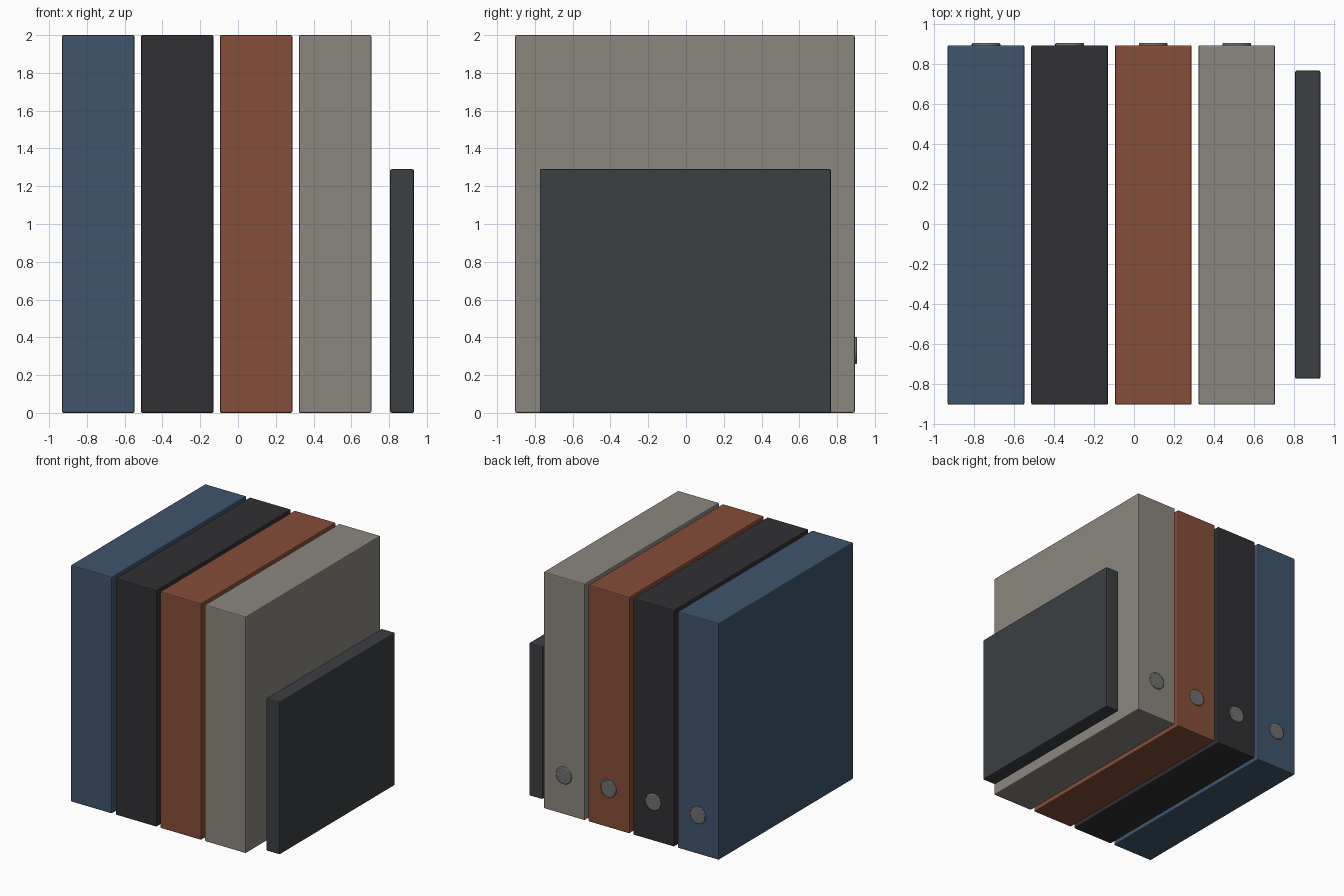
import bpy
from math import radians

if "Cube" in bpy.data.objects:
    bpy.data.objects.remove(bpy.data.objects["Cube"])


def material(name, rgb):
    m = bpy.data.materials.new(name)
    m.diffuse_color = (*rgb, 1)
    m.use_nodes = True
    m.node_tree.nodes["Principled BSDF"].inputs["Base Color"].default_value = m.diffuse_color
    return m


def finish(ob, name, mat, bevel, segments):
    ob.name = name
    ob.data.materials.append(mat)
    mod = ob.modifiers.new("soft_edges", 'BEVEL')
    mod.width = bevel
    mod.segments = segments
    mod.limit_method = 'ANGLE'
    return ob


def box(name, lo, hi, mat, bevel=0.008):
    bpy.ops.mesh.primitive_cube_add(size=1, location=[(a + b) / 2 for a, b in zip(lo, hi)])
    ob = bpy.context.object
    ob.scale = [b - a for a, b in zip(lo, hi)]
    bpy.ops.object.transform_apply(location=False, rotation=False, scale=True)
    return finish(ob, name, mat, bevel, 2)


metal = material("metal", (0.16, 0.16, 0.16))
colours = {
    "blue": (0.05, 0.09, 0.15),
    "black": (0.03, 0.03, 0.033),
    "rust": (0.24, 0.075, 0.04),
    "beige": (0.26, 0.24, 0.21),
}

# Row of four binders, each with a finger-hole ring on the back spine
for i, (name, rgb) in enumerate(colours.items()):
    x = -0.74 + i * 0.418
    box(name + "_binder", (x - 0.192, -0.904, 0), (x + 0.192, 0.894, 2),
        material(name, rgb))
    bpy.ops.mesh.primitive_cylinder_add(vertices=24, radius=0.072, depth=0.03,
                                        location=(x, 0.89, 0.33),
                                        rotation=(radians(90), 0, 0))
    ring = finish(bpy.context.object, name + "_spine_ring", metal, 0.006, 2)
    bpy.ops.object.shade_smooth_by_angle(angle=radians(30))

# Short slim box standing beside the binders
box("slim_case", (0.806, -0.774, 0), (0.932, 0.768, 1.29),
    material("charcoal", (0.045, 0.05, 0.055)))
